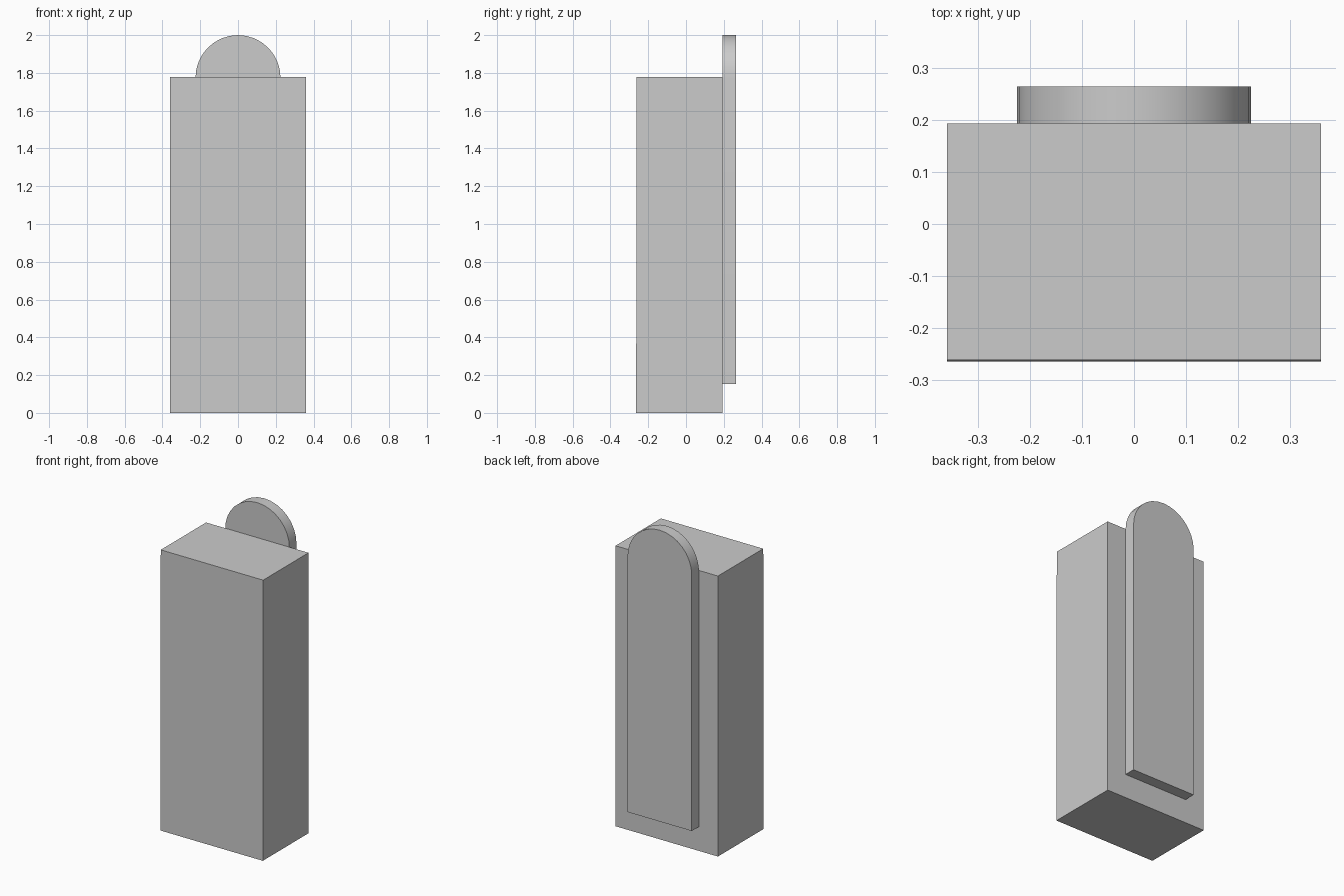
import bpy, bmesh, math

if "Cube" in bpy.data.objects:
    bpy.data.objects.remove(bpy.data.objects["Cube"])


def extrude_profile(name, profile, to_3d, offset):
    """Flat profile turned into a solid by extruding along offset."""
    bm = bmesh.new()
    face = bm.faces.new([bm.verts.new(to_3d(a, b)) for a, b in profile])
    ext = bmesh.ops.extrude_face_region(bm, geom=[face])
    verts = [g for g in ext["geom"] if isinstance(g, bmesh.types.BMVert)]
    bmesh.ops.translate(bm, vec=offset, verts=verts)
    bmesh.ops.recalc_face_normals(bm, faces=bm.faces)
    mesh = bpy.data.meshes.new(name)
    bm.to_mesh(mesh)
    bm.free()
    obj = bpy.data.objects.new(name, mesh)
    bpy.context.collection.objects.link(obj)
    return obj


# Main block, its front face leaning back very slightly
HALF_W, SEAM, BACK = 0.359, 0.193, 0.264
block = [(-BACK, 0), (SEAM, 0), (SEAM, 1.778), (-0.261, 1.778)]
extrude_profile("body_block", block, lambda y, z: (-HALF_W, y, z), (2 * HALF_W, 0, 0))

# Round-topped plate on the back
R, BOTTOM, TOP, SEGS = 0.225, 0.153, 2.0, 16
arc = [(R * math.cos(math.pi * i / SEGS), TOP - R + R * math.sin(math.pi * i / SEGS))
       for i in range(SEGS + 1)]
plate = extrude_profile("back_plate", [(-R, BOTTOM), (R, BOTTOM)] + arc,
                        lambda x, z: (x, SEAM, z), (0, BACK - SEAM, 0))

# Smooth the curved rim, keep the edges sharp
bpy.ops.object.select_all(action="DESELECT")
plate.select_set(True)
bpy.context.view_layer.objects.active = plate
bpy.ops.object.shade_smooth_by_angle(angle=math.radians(30))
